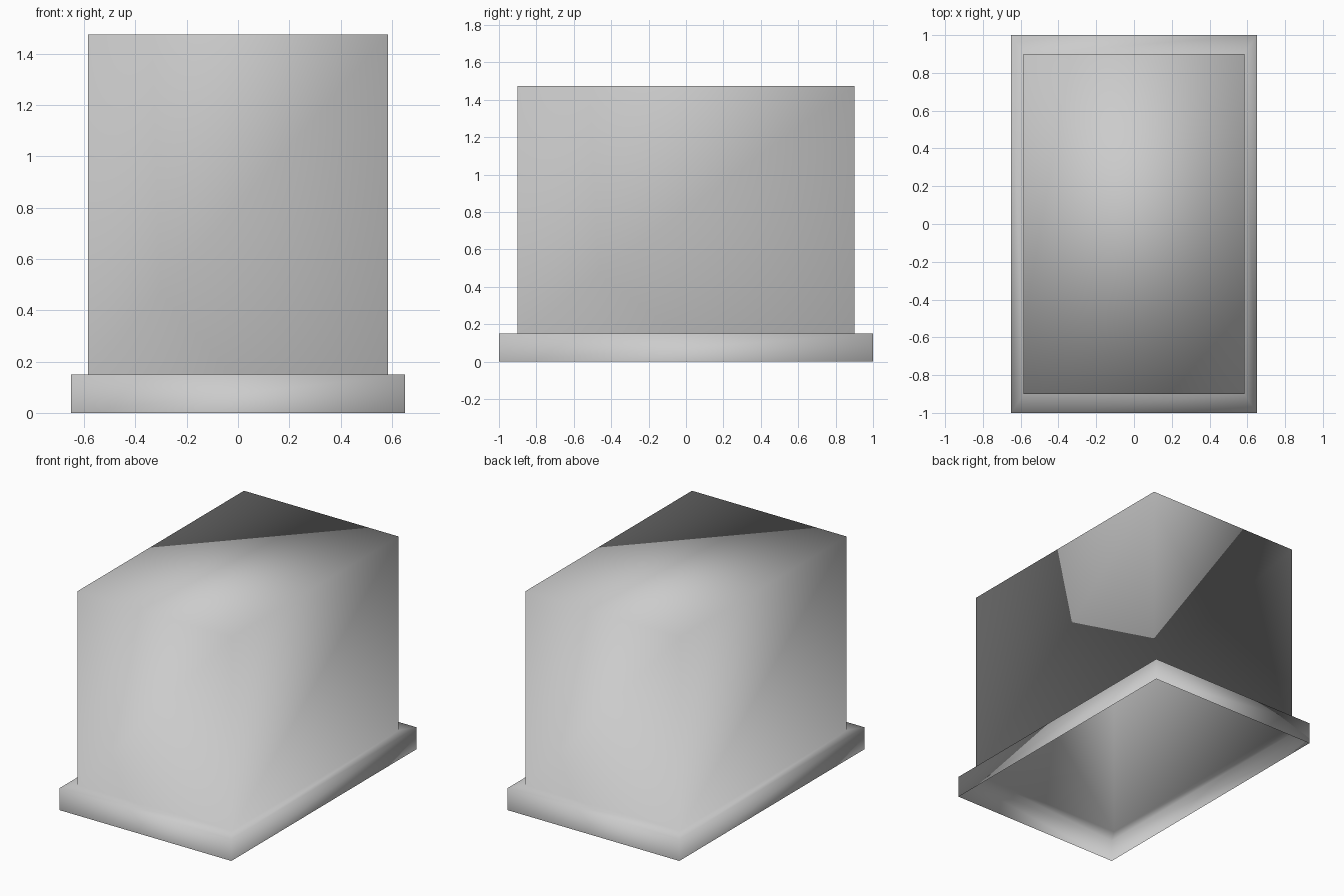
import bpy
import bmesh

cube = bpy.data.objects.get("Cube")
if cube:
    bpy.data.objects.remove(cube, do_unlink=True)

# Single flat colour
grey = bpy.data.materials.new("light grey")
grey.use_nodes = True
colour = (0.6, 0.6, 0.6, 1.0)
grey.diffuse_color = colour
grey.node_tree.nodes["Principled BSDF"].inputs["Base Color"].default_value = colour


def rectangle(bm, half_x, half_y, z):
    """One rectangular ring of corner vertices."""
    corners = ((-1, -1), (1, -1), (1, 1), (-1, 1))
    return [bm.verts.new((sx * half_x, sy * half_y, z)) for sx, sy in corners]


# Hollow box cover with a wide flange, open at the bottom
profile = [
    (0.65, 1.0, 0.0),     # flange foot
    (0.65, 1.0, 0.15),    # flange outer rim
    (0.585, 0.9, 0.15),   # flange meets the body
    (0.585, 0.9, 1.475),  # body top
]
bm = bmesh.new()
rings = [rectangle(bm, *level) for level in profile]
for lower, upper in zip(rings, rings[1:]):
    for i in range(4):
        j = (i + 1) % 4
        bm.faces.new((lower[i], lower[j], upper[j], upper[i]))
bm.faces.new(rings[-1])

# Shared corners are shaded smoothly over every edge
for face in bm.faces:
    face.smooth = True

mesh = bpy.data.meshes.new("flanged_box_cover")
bm.to_mesh(mesh)
bm.free()
mesh.materials.append(grey)
cover = bpy.data.objects.new("flanged_box_cover", mesh)
bpy.context.collection.objects.link(cover)
